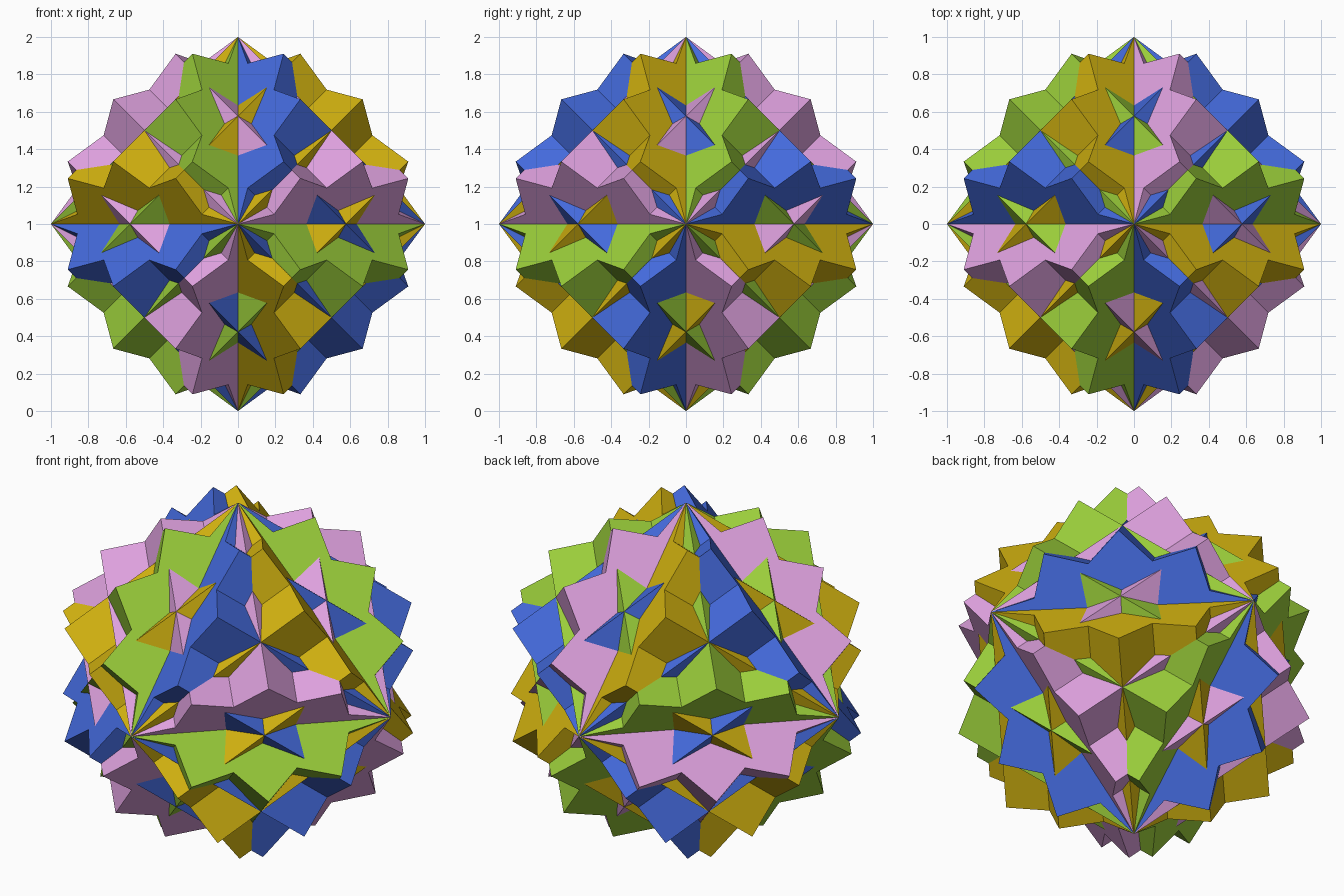
import bpy
import bmesh
import math
from mathutils import Matrix, Vector

if "Cube" in bpy.data.objects:
    bpy.data.objects.remove(bpy.data.objects["Cube"])

# Twelve interlocking cubes inscribed in a unit sphere:
# three per diagonal axis, turned by 30 degree steps, one colour per axis.
EDGE = 2 / math.sqrt(3)
CENTRE = Vector((0, 0, 1))


def srgb(r, g, b):
    def lin(c):
        c /= 255
        return c / 12.92 if c <= 0.04045 else ((c + 0.055) / 1.055) ** 2.4
    return (lin(r), lin(g), lin(b), 1)


def make_cube(name, axis, turn, material):
    # Frame: z along the diagonal axis, x towards a corner on a main axis
    z = Vector(axis).normalized()
    corner = Vector((math.copysign(1, axis[0]), 0, 0))
    x = (corner - z * corner.dot(z)).normalized()
    y = z.cross(x)
    frame = Matrix((x, y, z)).transposed().to_4x4()
    spin = Matrix.Rotation(math.radians(45 + turn), 4, 'Z')

    bm = bmesh.new()
    bmesh.ops.create_cube(bm, size=EDGE,
                          matrix=Matrix.Translation(CENTRE) @ frame @ spin)
    mesh = bpy.data.meshes.new(name)
    bm.to_mesh(mesh)
    bm.free()
    mesh.materials.append(material)
    obj = bpy.data.objects.new(name, mesh)
    bpy.context.collection.objects.link(obj)


groups = [
    ("green", (1, -1, 1), srgb(154, 205, 58)),
    ("blue", (-1, -1, 1), srgb(68, 106, 220)),
    ("pink", (1, -1, -1), srgb(221, 160, 221)),
    ("gold", (1, 1, 1), srgb(212, 180, 16)),
]

for colour, axis, rgba in groups:
    mat = bpy.data.materials.new(colour)
    mat.diffuse_color = rgba
    mat.use_nodes = True
    mat.node_tree.nodes["Principled BSDF"].inputs["Base Color"].default_value = mat.diffuse_color
    for i in range(3):
        make_cube(f"{colour}_cube_{i + 1}", axis, 30 * i, mat)
